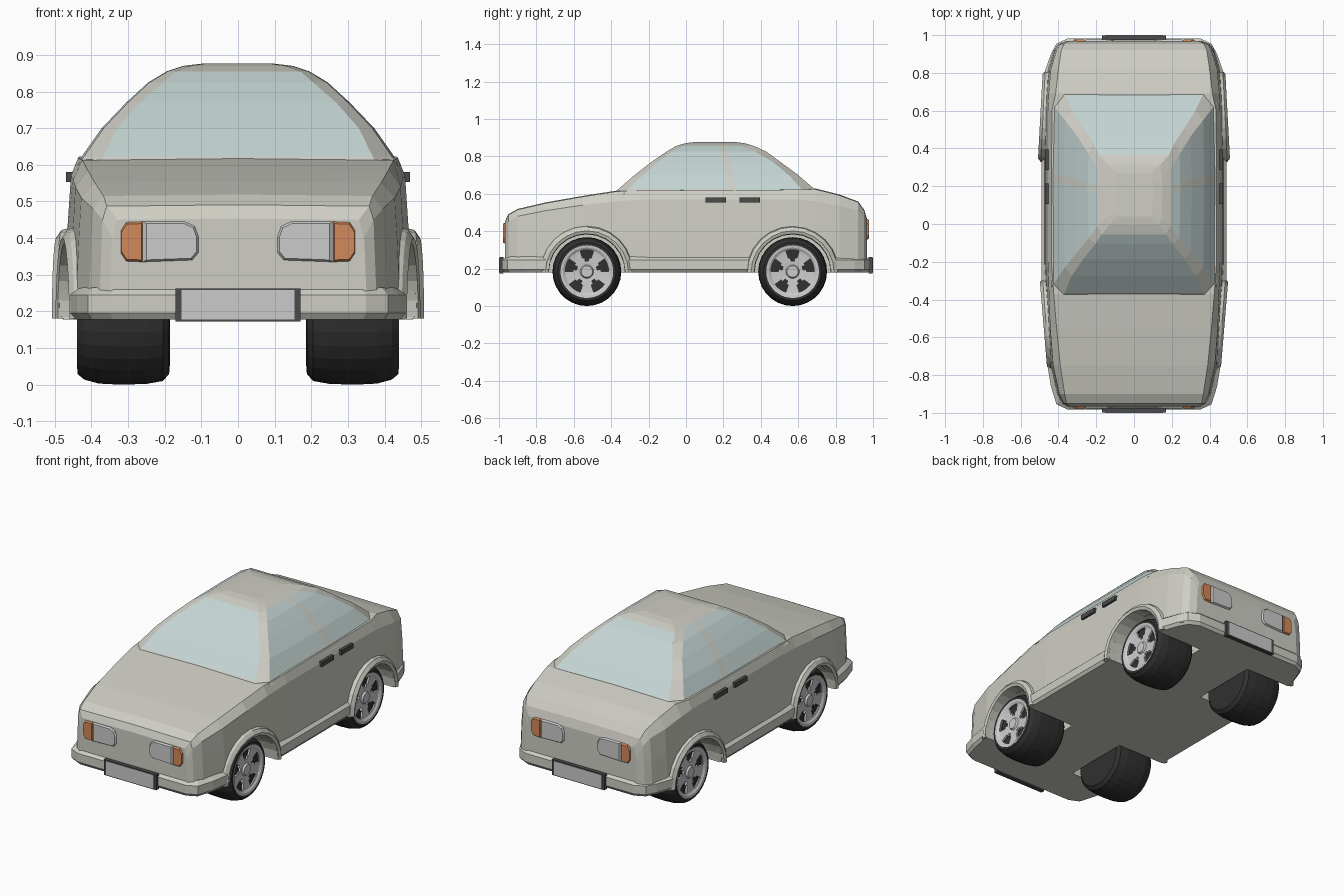
import bpy, bmesh, math

if "Cube" in bpy.data.objects:
    bpy.data.objects.remove(bpy.data.objects["Cube"])

def material(name, *rgb):
    m = bpy.data.materials.new(name)
    m.diffuse_color = (*rgb, 1)
    m.use_nodes = True
    m.node_tree.nodes["Principled BSDF"].inputs["Base Color"].default_value = m.diffuse_color
    return m

PAINT = material("paint", .62, .62, .56)
GLASS = material("glass", .55, .66, .65)
DARK = material("dark_trim", .07, .07, .07)
TYRE = material("rubber", .03, .03, .03)
RIM = material("rim_metal", .75, .75, .77)
LAMP = material("lamp", .75, .75, .76)
AMBER = material("amber", .65, .25, .1)

def finish(name, bm, mats):
    bmesh.ops.remove_doubles(bm, verts=bm.verts, dist=1e-5)
    bmesh.ops.recalc_face_normals(bm, faces=bm.faces)
    me = bpy.data.meshes.new(name)
    bm.to_mesh(me)
    bm.free()
    for m in mats:
        me.materials.append(m)
    ob = bpy.data.objects.new(name, me)
    bpy.context.collection.objects.link(ob)
    return ob

def loft(name, rings, mats, slot=lambda i, j: 0, caps=True):
    """Bridge closed rings of points; slot(level, column) picks the material."""
    bm = bmesh.new()
    vs = [[bm.verts.new(p) for p in r] for r in rings]
    n = len(rings[0])
    for i in range(len(vs) - 1):
        for j in range(n):
            k = (j + 1) % n
            f = bm.faces.new((vs[i][j], vs[i][k], vs[i + 1][k], vs[i + 1][j]))
            f.material_index = slot(i, j)
    if caps:
        bm.faces.new(vs[0])
        bm.faces.new(vs[-1])
    return finish(name, bm, mats)

def mirrored(half):
    """Close a half ring whose first and last points lie on x = 0."""
    return half + [(-x, y, z) for x, y, z in half[-2:0:-1]]

def box(name, lo, hi, mat):
    q = lambda z: [(lo[0], lo[1], z), (hi[0], lo[1], z), (hi[0], hi[1], z), (lo[0], hi[1], z)]
    return loft(name, [q(lo[2]), q(hi[2])], [mat])

AXLES = (-.53, .57)
WZ = .184

# Lower body: y, side width, shoulder width, shoulder z, deck width, deck z
sections = [(-.967, .345, .343, .40, .33, .45), (-.95, .372, .37, .45, .358, .487),
            (-.90, .40, .395, .48, .367, .515), (-.75, .435, .428, .51, .39, .55),
            (-.55, .452, .444, .54, .41, .585), (-.37, .46, .45, .56, .425, .613),
            (-.2, .468, .456, .57, .437, .618), (.6, .468, .456, .57, .435, .622),
            (.69, .462, .452, .56, .415, .625), (.82, .448, .44, .535, .40, .592),
            (.92, .42, .41, .51, .385, .555), (.953, .395, .388, .47, .37, .51),
            (.968, .355, .352, .41, .34, .46)]
body = loft("body", [mirrored([(0, y, .19), (w + .008, y, .19), (w, y, .39), (ws, y, zs),
                               (wt, y, zt), (0, y, zt + .004)])
                     for y, w, ws, zs, wt, zt in sections], [PAINT])

# Skirt: bumpers and sills as one band round the car
plan = [(0, -.983), (.35, -.983), (.41, -.955), (.44, -.86), (.458, -.75), (.49, -.3),
        (.49, .35), (.475, .8), (.44, .9), (.41, .955), (.35, .983), (0, .983)]
skirt = loft("bumper_and_sill_band",
             [mirrored([(x * k, y * (1 - (1 - k) * .5), z) for x, y in plan])
              for z, k in ((.178, .975), (.195, 1), (.245, 1), (.265, .955))], [PAINT])

# Wheel wells cut from body and skirt
def circle(x, y, r, n=28):
    return [(x, y + r * math.cos(2 * math.pi * a / n), WZ + r * math.sin(2 * math.pi * a / n))
            for a in range(n)]

for y in AXLES:
    for s in (-1, 1):
        cut = loft("well_cutter", [circle(s * .17, y, .203), circle(s * .7, y, .203)], [PAINT])
        cut.hide_render = True
        for ob in (body, skirt):
            m = ob.modifiers.new("well", 'BOOLEAN')
            m.object, m.operation, m.solver = cut, 'DIFFERENCE', 'EXACT'
            bpy.context.view_layer.objects.active = ob
            bpy.ops.object.modifier_apply(modifier=m.name)
        bpy.data.objects.remove(cut)

# Cabin: z, windscreen y, screen half width, side glass front y, side width,
# middle pillar y pair, side glass rear y, rear screen y, rear half width
levels = [(.60, -.385, .38, -.33, .445, .22, .27, .64, .715, .38),
          (.622, -.365, .368, -.31, .427, .22, .265, .62, .69, .368),
          (.70, -.275, .33, -.23, .372, .213, .25, .55, .60, .325),
          (.77, -.185, .268, -.15, .305, .20, .235, .465, .505, .265),
          (.825, -.105, .205, -.075, .245, .185, .215, .37, .43, .215),
          (.855, -.055, .17, -.01, .195, .175, .20, .29, .365, .185),
          (.870, -.005, .13, .03, .15, .17, .19, .25, .315, .14),
          (.876, .04, .09, .06, .10, .165, .185, .23, .27, .09)]
cabin = [mirrored([(0, yf, z), (wf, yf, z), (w * .985, sf, z), (w, b1, z), (w, b2, z),
                   (w * .985, sr, z), (wr, yr, z), (0, yr, z)])
         for z, yf, wf, sf, w, b1, b2, sr, yr, wr in levels]
loft("cabin", cabin, [PAINT, GLASS],
     lambda i, j: int(1 <= i <= 4 and j in (0, 2, 4, 6, 7, 9, 11, 13)))

def add_arch(name, y0, s, lip_front, lip_rear):
    # Flared wheel arch: closed profile swept over half a turn
    rings = []
    for k in range(13):
        a = math.pi * k / 12
        c = math.cos(a)
        lip = lip_front + (lip_rear - lip_front) * (c + 1) / 2
        rings.append([(s * x, y0 + r * c, .18 + r * math.sin(a)) for r, x in
                      ((.203, .41), (.206, lip), (.222, lip + .006), (.242, lip - .008), (.258, .42))])
    loft(name, rings, [PAINT])

def add_wheel(name, y0, s):
    # Tyre
    prof = [(.186, .13), (.188, .155), (.205, .174), (.25, .182), (.32, .184), (.38, .181),
            (.42, .17), (.438, .155), (.438, .14), (.405, .132), (.40, .05)]
    loft(name + "_tyre", [circle(s * x, y0, r) for x, r in prof], [TYRE])
    # Rim: polar grid with five openings
    bm = bmesh.new()
    rr = [(.012, .432), (.03, .432), (.036, .422), (.056, .424), (.075, .425), (.102, .427),
          (.116, .429), (.128, .437), (.141, .439), (.141, .41)]
    n = 40
    vs = []
    for q, (r, x) in enumerate(rr):
        row = []
        for k in range(n):
            a = 2 * math.pi * (k + .0) / n - math.pi / 2
            row.append(bm.verts.new((s * x, y0 + r * math.cos(a), WZ + r * math.sin(a))))
        vs.append(row)
    for q in range(len(rr) - 1):
        for k in range(n):
            m = k % 8
            if (q in (4, 5) and 2 <= m <= 5) or (q == 3 and 3 <= m <= 4):
                continue
            l = (k + 1) % n
            bm.faces.new((vs[q][k], vs[q][l], vs[q + 1][l], vs[q + 1][k]))
    bm.faces.new(vs[0])
    rim = finish(name + "_rim", bm, [RIM])
    sol = rim.modifiers.new("thickness", 'SOLIDIFY')
    sol.thickness, sol.offset = .012, -1

for tag, y in zip(("front", "rear"), AXLES):
    for side, s in (("right", 1), ("left", -1)):
        add_arch(f"{tag}_{side}_arch", y, s, *((.455, .492) if y < 0 else (.502, .478)))
        add_wheel(f"{tag}_{side}_wheel", y, s)

# Lamps: outline of (x, z), pushed out along y with a softened face
def lamp(name, pts, e, s, dz, mat):
    cx = sum(p[0] for p in pts) / len(pts)
    ring = lambda y, k: [(s * (cx + (x - cx) * k), e * y, .39 + dz + z * k) for x, z in pts]
    loft(name, [ring(.93, 1), ring(.97, 1), ring(.978, .9)], [mat])

clear = [(.26, -.055), (.26, .055), (.145, .055), (.118, .042), (.108, .015), (.108, -.03), (.125, -.05)]
amber = [(.26, -.055), (.305, -.053), (.32, -.03), (.32, .03), (.305, .053), (.26, .055)]
for tag, e, dz in (("front", -1, 0), ("rear", 1, .02)):
    for side, s in (("right", 1), ("left", -1)):
        lamp(f"{tag}_{side}_lamp", clear, e, s, dz, LAMP)
        lamp(f"{tag}_{side}_indicator", amber, e, s, dz, AMBER)
    # Number plate in a dark frame
    box(tag + "_plate_frame", (-.17, e * .975, .173), (.17, e * .998, .263), DARK)
    box(tag + "_plate", (-.154, e * .985, .178), (.154, e * 1.0, .258), LAMP)

# Door handles
for side, s in (("right", 1), ("left", -1)):
    for tag, y in (("front", .105), ("rear", .285)):
        box(f"{tag}_{side}_handle", (s * .44, y, .553), (s * .47, y + .11, .58), DARK)
